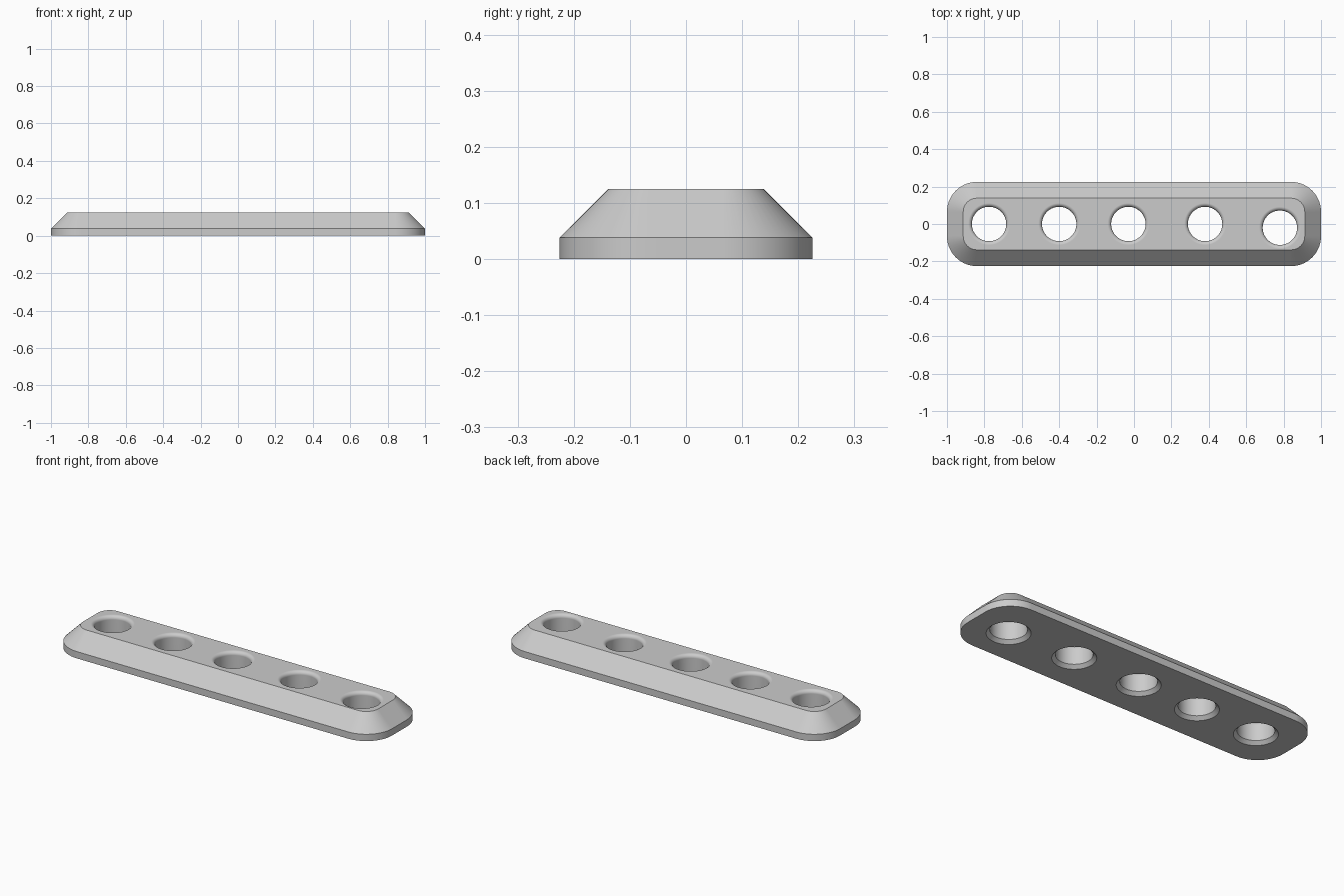
import bpy, bmesh
from math import sin, cos, pi

cube = bpy.data.objects.get("Cube")
if cube:
    bpy.data.objects.remove(cube, do_unlink=True)

grey = bpy.data.materials.new("light grey")
grey.use_nodes = True
colour = (0.6, 0.6, 0.6, 1)
grey.diffuse_color = colour
grey.node_tree.nodes["Principled BSDF"].inputs["Base Color"].default_value = colour


def loft(name, rings):
    """Closed solid through a list of rings of equal length, bottom to top."""
    bm = bmesh.new()
    loops = [[bm.verts.new(p) for p in ring] for ring in rings]
    for low, high in zip(loops, loops[1:]):
        for i in range(len(low)):
            j = (i + 1) % len(low)
            bm.faces.new((low[i], low[j], high[j], high[i]))
    bm.faces.new(loops[0])
    bm.faces.new(loops[-1])
    bmesh.ops.recalc_face_normals(bm, faces=bm.faces)
    mesh = bpy.data.meshes.new(name)
    bm.to_mesh(mesh)
    bm.free()
    mesh.materials.append(grey)
    obj = bpy.data.objects.new(name, mesh)
    bpy.context.collection.objects.link(obj)
    return obj


def rounded_rectangle(half_x, half_y, radius, z, steps=14):
    ring = []
    for corner, (sx, sy) in enumerate([(1, 1), (-1, 1), (-1, -1), (1, -1)]):
        for i in range(steps + 1):
            a = (corner + i / steps) * pi / 2
            ring.append((sx * (half_x - radius) + radius * cos(a),
                         sy * (half_y - radius) + radius * sin(a), z))
    return ring


def circle(x, y, radius, z, sides=64):
    return [(x + radius * cos(2 * pi * i / sides),
             y + radius * sin(2 * pi * i / sides), z) for i in range(sides)]


# Bar with an upright rim and sloped shoulders
TOP, RIM, SLOPE = 0.125, 0.038, 0.087
bar = loft("perforated_bar", [
    rounded_rectangle(1, 0.225, 0.16, 0),
    rounded_rectangle(1, 0.225, 0.16, RIM),
    rounded_rectangle(1 - SLOPE, 0.225 - SLOPE, 0.16 - SLOPE, TOP)])

# Holes: chamfered underneath, rounded over on top
BORE, CHAMFER, FILLET = 0.092, 0.018, 0.02
profile = [(BORE + CHAMFER, -0.02), (BORE + CHAMFER, 0), (BORE, CHAMFER)]
for i in range(9):
    a = i / 8 * pi / 2
    profile.append((BORE + FILLET * (1 - cos(a)), TOP - FILLET * (1 - sin(a))))
profile.append((BORE + FILLET, TOP + 0.02))

cutters = []
for x, y in [(-0.775, 0), (-0.4, 0), (-0.03, 0), (0.38, 0), (0.78, -0.02)]:
    cutter = loft("hole_cutter", [circle(x, y, r, z) for r, z in profile])
    cutter.hide_render = True
    cutters.append(cutter)
    cut = bar.modifiers.new("hole", 'BOOLEAN')
    cut.operation = 'DIFFERENCE'
    cut.solver = 'EXACT'
    cut.object = cutter

bpy.ops.object.select_all(action='DESELECT')
bar.select_set(True)
bpy.context.view_layer.objects.active = bar
for name in [m.name for m in bar.modifiers]:
    bpy.ops.object.modifier_apply(modifier=name)
for cutter in cutters:
    bpy.data.objects.remove(cutter, do_unlink=True)

# Smooth curves, crisp edges, flat top
bpy.ops.object.shade_smooth_by_angle(angle=pi / 6)
normals = bar.modifiers.new("flat_top_shading", 'WEIGHTED_NORMAL')
normals.keep_sharp = True
